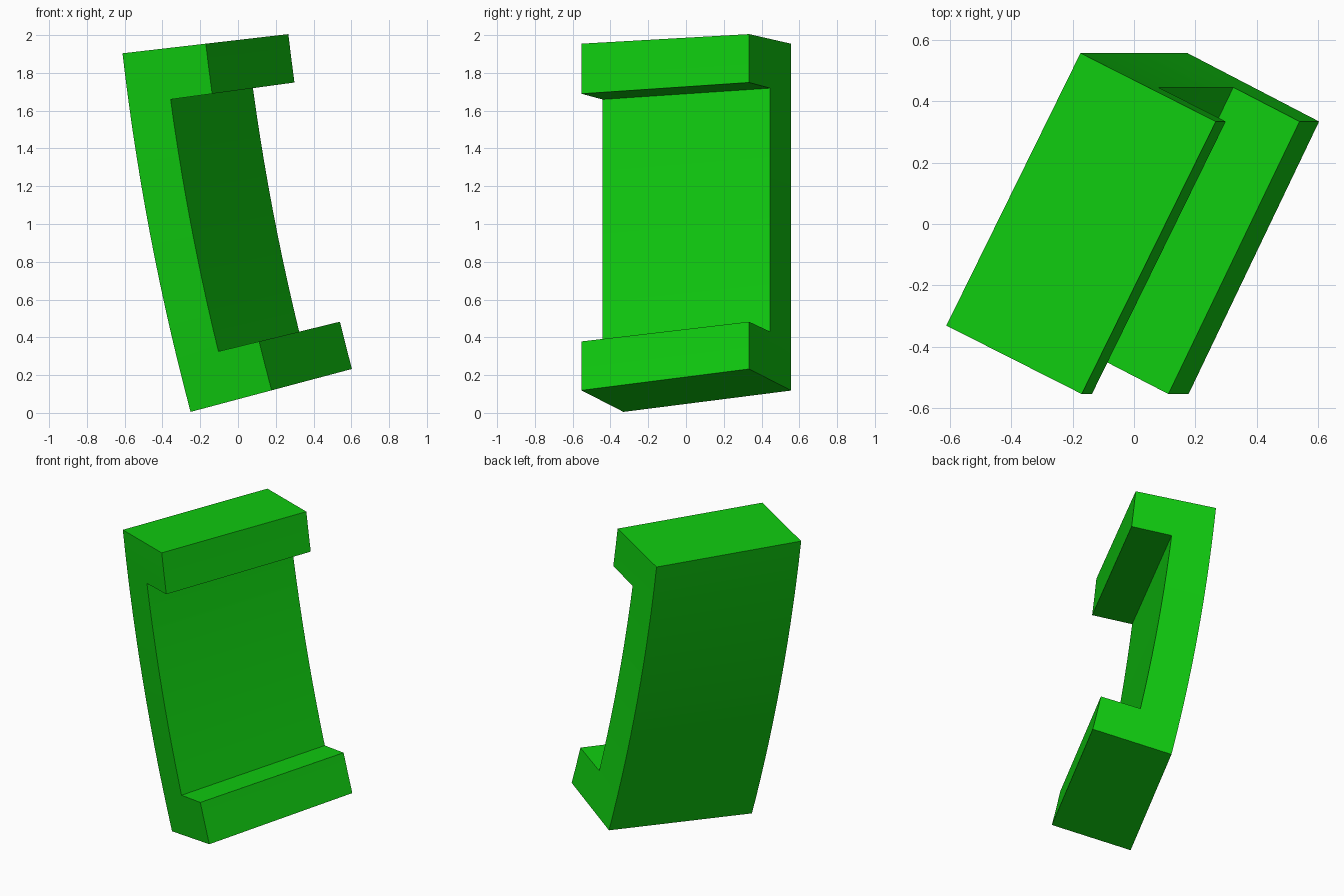
import bpy, bmesh, math
from mathutils import Vector

cube = bpy.data.objects.get("Cube")
if cube:
    bpy.data.objects.remove(cube, do_unlink=True)

green = bpy.data.materials.new("bright green")
colour = (0.005, 0.6, 0.005, 1)
green.diffuse_color = colour
green.use_nodes = True
green.node_tree.nodes["Principled BSDF"].inputs["Base Color"].default_value = colour

# Arc the bracket is bent along, in the xz plane
CENTRE_X, CENTRE_Z, RADIUS = 12.65, 3.438, 13.35
BOTTOM, TOP = math.radians(14.9), math.radians(6.6)
LAYERS = 14

# Plan of the block: one corner, its thickness and its width
CORNER = Vector((0, -0.331))
DEPTH = Vector((0.444, -0.223))
WIDTH = Vector((0.44, 0.888))

# C-shaped side profile as a strip of quads: back wall plus two end flanges
bm = bmesh.new()
grid = {}


def vert(i, k):
    if (i, k) not in grid:
        p = CORNER + DEPTH * (i / 2)
        grid[i, k] = bm.verts.new((p.x, p.y, k / LAYERS))
    return grid[i, k]


for k in range(LAYERS):
    columns = (0, 1) if k < 2 or k >= LAYERS - 2 else (0,)
    for i in columns:
        bm.faces.new((vert(i, k), vert(i + 1, k), vert(i + 1, k + 1), vert(i, k + 1)))

# Extrude the profile across the width
new = bmesh.ops.extrude_face_region(bm, geom=bm.faces[:])["geom"]
bmesh.ops.translate(bm, verts=[g for g in new if isinstance(g, bmesh.types.BMVert)],
                    vec=(WIDTH.x, WIDTH.y, 0))

# Bend the upright block along the arc
for v in bm.verts:
    angle = BOTTOM + (TOP - BOTTOM) * v.co.z
    r = RADIUS - v.co.x
    v.co.x = CENTRE_X - r * math.cos(angle)
    v.co.z = CENTRE_Z - r * math.sin(angle)

bmesh.ops.recalc_face_normals(bm, faces=bm.faces[:])
mesh = bpy.data.meshes.new("curved_bracket")
bm.to_mesh(mesh)
bm.free()
mesh.materials.append(green)
bracket = bpy.data.objects.new("curved_bracket", mesh)
bpy.context.collection.objects.link(bracket)

# Smooth along the bend, crisp at the corners
bpy.ops.object.select_all(action='DESELECT')
bracket.select_set(True)
bpy.context.view_layer.objects.active = bracket
bpy.ops.object.shade_smooth_by_angle(angle=math.radians(30))
